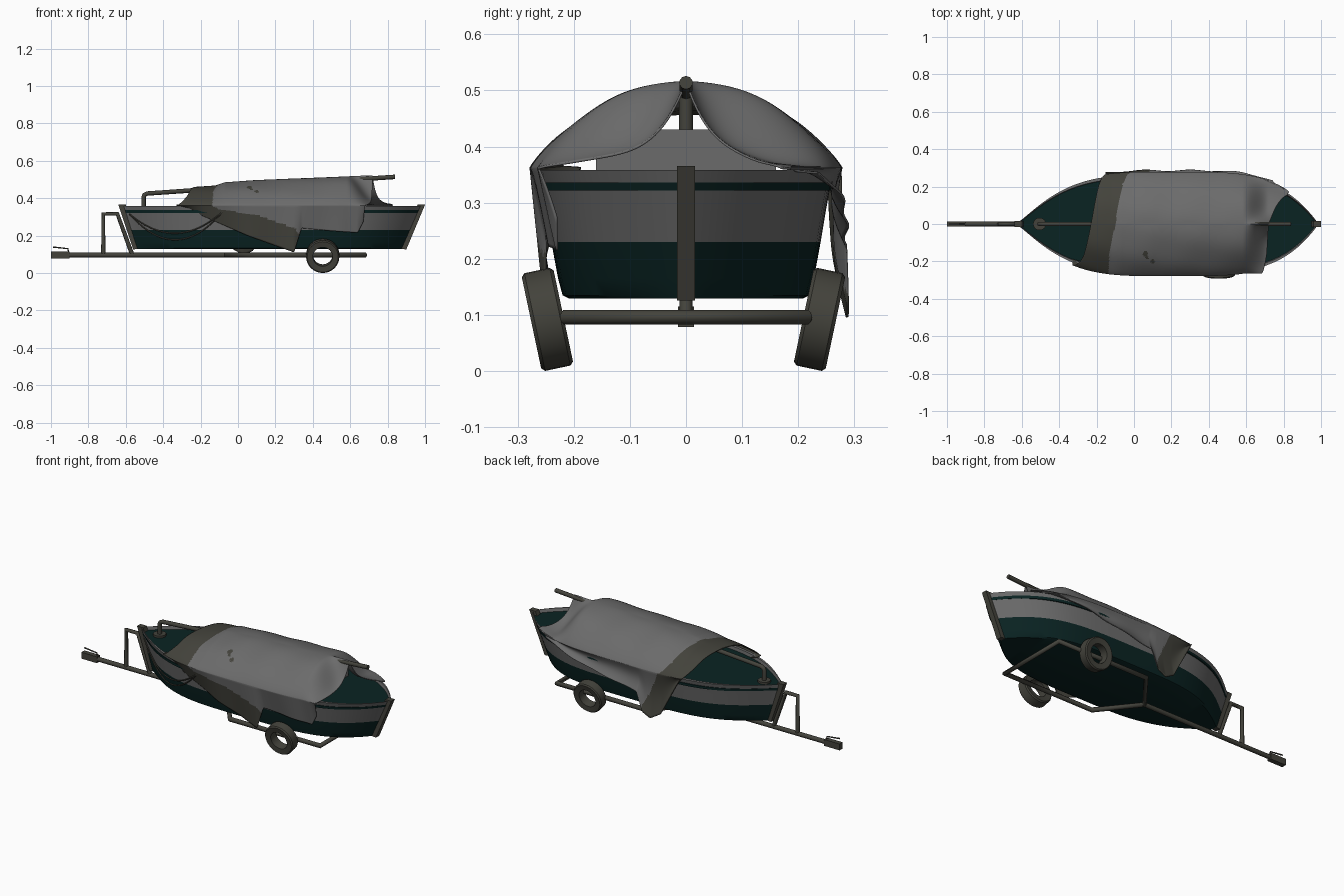
import bpy, bmesh, math
from mathutils import Vector, Matrix

cube = bpy.data.objects.get("Cube")
if cube:
    bpy.data.objects.remove(cube, do_unlink=True)


def material(name, rgb):
    m = bpy.data.materials.new(name)
    m.use_nodes = True
    m.diffuse_color = (*rgb, 1)
    node = m.node_tree.nodes["Principled BSDF"]
    node.inputs["Base Color"].default_value = (*rgb, 1)
    node.inputs["Roughness"].default_value = 0.8
    return m


GREY = material("weathered grey", (0.148, 0.148, 0.148))
TEAL = material("dark teal", (0.003, 0.017, 0.0165))
BROWN = material("olive brown", (0.056, 0.055, 0.044))


def finish(name, bm, mats, angle=35, normals=True):
    if normals:
        bmesh.ops.recalc_face_normals(bm, faces=bm.faces)
    me = bpy.data.meshes.new(name)
    bm.to_mesh(me)
    bm.free()
    for m in mats:
        me.materials.append(m)
    ob = bpy.data.objects.new(name, me)
    bpy.context.collection.objects.link(ob)
    bpy.ops.object.select_all(action='DESELECT')
    ob.select_set(True)
    bpy.context.view_layer.objects.active = ob
    bpy.ops.object.shade_smooth_by_angle(angle=math.radians(angle))
    return ob


def tube(name, pts, r, mat=BROWN, closed=False):
    cu = bpy.data.curves.new(name, 'CURVE')
    cu.dimensions = '3D'
    cu.bevel_depth = r
    cu.bevel_resolution = 3
    cu.use_fill_caps = True
    sp = cu.splines.new('POLY')
    sp.points.add(len(pts) - 1)
    for p, co in zip(sp.points, pts):
        p.co = (*co, 1)
    sp.use_cyclic_u = closed
    cu.materials.append(mat)
    ob = bpy.data.objects.new(name, cu)
    bpy.context.collection.objects.link(ob)


def prism(name, outline, half, mat):
    """Extrude an x-z outline symmetrically along y."""
    bm = bmesh.new()
    f = bm.faces.new([bm.verts.new((x, -half, z)) for x, z in outline])
    ext = bmesh.ops.extrude_face_region(bm, geom=[f])["geom"]
    bmesh.ops.translate(bm, vec=(0, 2 * half, 0),
                        verts=[v for v in ext if isinstance(v, bmesh.types.BMVert)])
    return finish(name, bm, [mat])


def box(name, x0, x1, half, z0, z1, mat):
    return prism(name, [(x0, z0), (x1, z0), (x1, z1), (x0, z1)], half, mat)


def lerp(table, x):
    if x <= table[0][0]:
        return table[0][1]
    for (a, p), (b, q) in zip(table, table[1:]):
        if x <= b:
            return p + (q - p) * (x - a) / (b - a)
    return table[-1][1]


# Hull: one lofted double-ended shell
def ends(z):
    k = (z - 0.13) / 0.23
    return -0.55 - 0.07 * k, 0.88 + 0.1 * k


def fullness(u):
    c = min(1, abs(2 * u - 1))
    shape = (1 - c ** 3.6) ** 1.2 if u < 0.5 else 1 - c ** 4.3
    return 0.04 + 0.96 * shape


def hull_y(x, z):
    a, b = ends(z)
    return fullness((x - a) / (b - a)) * lerp([(0.13, 0.219), (0.36, 0.264)], z)


section = [(0, 0.129), (0.208, 0.129), (0.22, 0.135), (0.228, 0.165), (0.24, 0.23),
           (0.25, 0.29), (0.256, 0.322), (0.264, 0.322), (0.264, 0.336), (0.258, 0.336),
           (0.264, 0.358), (0.246, 0.358), (0.244, 0.34), (0, 0.34)]
colour = [1, 1, 1, 1, 0, 0, 1, 1, 1, 0, 0, 0, 1]
loop = section + [(-y, z) for y, z in section[-2:0:-1]]
loop_colour = colour + colour[::-1]
bm = bmesh.new()
rings = []
for i in range(49):
    u = 0.5 - 0.5 * math.cos(math.pi * i / 48)
    ring = []
    for y, z in loop:
        a, b = ends(z)
        ring.append(bm.verts.new((a + (b - a) * u, y * fullness(u), z)))
    rings.append(ring)
for r, s in zip(rings, rings[1:]):
    for j in range(len(loop)):
        k = (j + 1) % len(loop)
        bm.faces.new((r[j], r[k], s[k], s[j])).material_index = loop_colour[j]
bm.faces.new(rings[0])
bm.faces.new(rings[-1])
finish("hull", bm, [GREY, TEAL])

# Stem posts, cabin and ridge pole
prism("bow_post", [(-0.64, 0.365), (-0.6, 0.365), (-0.525, 0.13), (-0.56, 0.126)], 0.016, BROWN)
prism("stern_post", [(1.0, 0.365), (0.96, 0.365), (0.865, 0.13), (0.9, 0.126)], 0.016, BROWN)
box("cabin", -0.05, 0.6, 0.16, 0.34, 0.43, GREY)
tube("ridge_pole", [(-0.505, 0, 0.34), (-0.505, 0, 0.405), (-0.5, 0, 0.418), (-0.485, 0, 0.425),
                    (-0.24, 0, 0.442), (0.84, 0, 0.514)], 0.012)
tube("pole_base", [(-0.505, 0, 0.338), (-0.505, 0, 0.352)], 0.035)
tube("pole_support", [(0.57, 0, 0.42), (0.57, 0, 0.496)], 0.013)

# Mooring ropes hung along one side of the bow
for n, sag in enumerate((0.11, 0.145)):
    pts = []
    for i in range(25):
        k = i / 24
        x, z = -0.58 + 0.5 * k, 0.315 + 0.015 * k - sag * 4 * k * (1 - k)
        pts.append((x, -hull_y(x, z) - 0.007, z))
    tube(f"mooring_rope_{n + 1}", pts, 0.0035)

# Tarpaulin: draped sheet with a brown leading band and hanging corners
bow_edge = [(-0.7, -0.33), (-0.35, -0.27), (0, -0.23), (0.4, -0.19), (0.7, -0.15)]
rear_edge = [(-1, 0.67), (-0.7, 0.68), (-0.3, 0.71), (0, 0.72), (0.2, 0.76), (0.45, 0.82),
             (0.6, 0.83), (0.7, 0.81), (1, 0.74)]
ridge = [(-0.24, 0.46), (-0.12, 0.468), (-0.07, 0.485), (0.1, 0.497), (0.5, 0.513), (0.7, 0.522)]
front_hem = [(-0.33, 0.36), (-0.2, 0.31), (0.05, 0.2), (0.3, 0.11), (0.34, 0.24), (0.5, 0.225),
             (0.64, 0.215), (0.7, 0.33)]
back_hem = [(-0.15, 0.36), (-0.03, 0.13), (0.03, 0.095), (0.08, 0.12), (0.12, 0.225),
            (0.44, 0.285), (0.73, 0.355)]
front_band = [(-0.2, 0.39), (-0.1, 0.34), (0.1, 0.31), (0.3, 0.24), (0.34, 0.2)]


def drape(t, v):
    x = lerp(bow_edge, t) * (1 - v) + lerp(rear_edge, t) * v
    side = 1 if t > 0 else -1
    h = lerp(ridge, x)
    s = math.sin(min(1, abs(t) / 0.7) * math.pi / 2)
    e = min(1, max(0, (x - 0.58) / 0.14))
    e = e * e * (3 - 2 * e)
    w = hull_y(x, 0.36) + 0.015 + (0.025 * e if side < 0 else 0)
    dome = max(0, 1 - s * s) ** 0.85
    dome += (math.exp(-4 * s) * (1 - s) - dome) * e * 0.9
    z = 0.362 + (h - 0.362) * dome
    z += 0.004 * s * (1 - s) * 4 * math.sin(17 * x + 6 * t) * math.cos(9 * x - 8 * t)
    k = max(0, (abs(t) - 0.7) / 0.3)
    z += (lerp(back_hem if side > 0 else front_hem, x) - 0.362) * k
    if side > 0:
        y = w * s + 0.008 * k - 0.018 * math.sin(math.pi * k)
    else:
        y = w * s - 0.03 * k
    return Vector((x, side * (y + 0.004 * math.sin(26 * x) * k), z))


def banded(c, t):
    if t < -0.68:
        return c.x < 0.335 and c.z < lerp(front_band, c.x)
    if t > 0.7:
        return c.x < -0.01 + (0.36 - c.z) * 0.45
    return c.x < lerp(bow_edge, t) + 0.13 + max(0, -t - 0.3) * 0.15 + max(0, t - 0.4) * 0.03


bm = bmesh.new()
NT, NV = 140, 180
grid = [[bm.verts.new(drape(2 * i / NT - 1, j / NV)) for j in range(NV + 1)] for i in range(NT + 1)]
tears = [(0.06, -0.16, 0.014), (0.1, -0.2, 0.012), (0.07, -0.18, 0.009)]
for i in range(NT):
    for j in range(NV):
        f = bm.faces.new((grid[i][j], grid[i][j + 1], grid[i + 1][j + 1], grid[i + 1][j]))
        c = f.calc_center_median()
        torn = any(math.hypot(c.x - a, c.y - b) < r for a, b, r in tears)
        f.material_index = int(torn or banded(c, (2 * i + 1) / NT - 1))
tarp = finish("tarpaulin", bm, [GREY, BROWN], 60, False)
solid = tarp.modifiers.new("thickness", 'SOLIDIFY')
solid.thickness = 0.004

# Trailer frame
Z = 0.096
tube("trailer_tongue", [(-0.97, 0, Z), (-0.06, 0, Z)], 0.013)
tube("trailer_frame", [(-0.07, 0, Z), (0.1, 0.215, Z), (0.68, 0.215, Z),
                       (0.68, -0.215, Z), (0.1, -0.215, Z)], 0.0135, closed=True)
tube("winch_stand", [(-0.72, 0, Z), (-0.72, 0, 0.316), (-0.645, 0, 0.316), (-0.565, 0, Z)], 0.012)
box("hitch_coupler", -1.0, -0.9, 0.014, 0.078, 0.115, BROWN)
tube("hitch_lever", [(-0.99, 0, 0.139), (-0.91, 0, 0.13), (-0.905, 0, 0.11)], 0.004)

# Tilted open wheels, revolved from a bevelled rectangle
tyre = [(0.052, -0.025), (0.052, 0.025), (0.083, 0.029), (0.089, 0.023), (0.089, -0.023), (0.083, -0.029)]
for name, side, y in (("left_side_wheel", 1, 0.238), ("right_side_wheel", -1, -0.247)):
    bm = bmesh.new()
    vs = [bm.verts.new((r, d, 0)) for r, d in tyre]
    es = [bm.edges.new((vs[i], vs[(i + 1) % len(vs)])) for i in range(len(vs))]
    bmesh.ops.spin(bm, geom=vs + es, cent=(0, 0, 0), axis=(0, 1, 0), angle=2 * math.pi, steps=32)
    bmesh.ops.remove_doubles(bm, verts=bm.verts, dist=0.0005)
    bm.transform(Matrix.Translation((0.453, y, 0.092))
                 @ Matrix.Rotation(math.radians(-12 * side), 4, 'X'))
    finish(name, bm, [BROWN])
